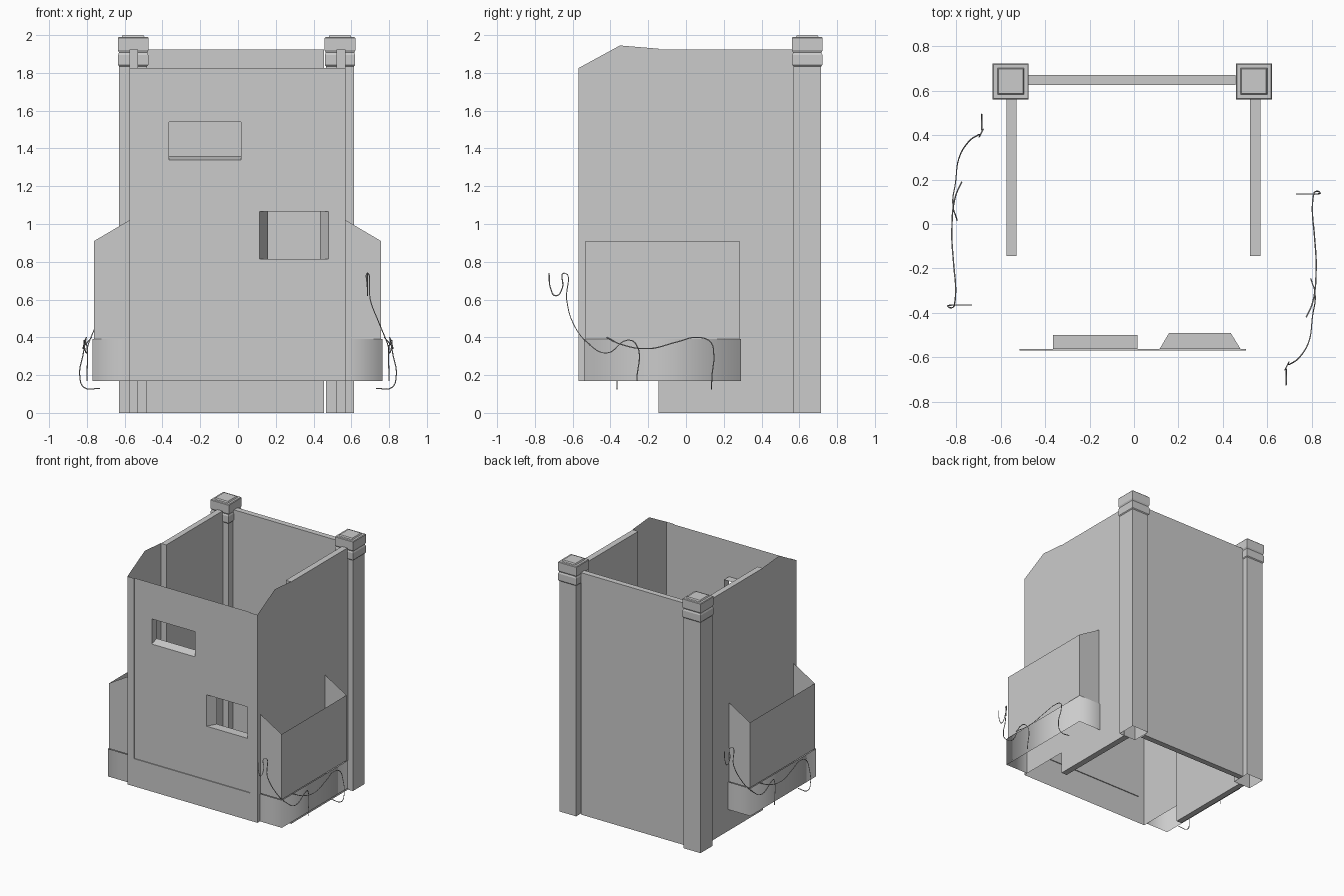
import bpy
from mathutils import Vector

if "Cube" in bpy.data.objects:
    bpy.data.objects.remove(bpy.data.objects["Cube"])


def mesh(name, verts, faces, smooth=False):
    me = bpy.data.meshes.new(name)
    me.from_pydata([tuple(v) for v in verts], [], faces)
    me.update()
    if smooth:
        for p in me.polygons:
            p.use_smooth = True
    ob = bpy.data.objects.new(name, me)
    bpy.context.collection.objects.link(ob)
    return ob


def quads(name, qs):
    """Object made of separate quads given by corner points."""
    return mesh(name, [v for q in qs for v in q],
                [tuple(range(i * 4, i * 4 + 4)) for i in range(len(qs))])


def box(name, x, y, z):
    c = [((a + b) / 2) for a, b in (x, y, z)]
    bpy.ops.mesh.primitive_cube_add(size=1, location=c)
    ob = bpy.context.object
    ob.name = name
    ob.scale = [b - a for a, b in (x, y, z)]
    return ob


def rect(x, z, y):
    """Four corners facing the front."""
    return [(x[0], y, z[0]), (x[1], y, z[0]), (x[1], y, z[1]), (x[0], y, z[1])]


def ribbon(name, path, z0, tops, flip, smooth=False):
    """Upright open sheet along a plan path."""
    n = len(path)
    v = [(x, y, z0) for x, y in path] + [(p[0], p[1], t) for p, t in zip(path, tops)]
    f = [(i, i + 1, n + i + 1, n + i) for i in range(n - 1)]
    return mesh(name, v, [q[::-1] for q in f] if flip else f, smooth)


def post(name, cx, cy):
    """Square post with stepped cap, open at the bottom."""
    prof = [(.074, 0), (.074, 1.835), (.08, 1.842), (.08, 1.895), (.075, 1.908),
            (.081, 1.92), (.081, 1.985), (.077, 1.99), (.06, 1.99), (.055, 2.0)]
    v = [(cx + sx * r, cy + sy * r, z) for r, z in prof
         for sx, sy in ((-1, -1), (1, -1), (1, 1), (-1, 1))]
    f = [(4 * k + i, 4 * k + (i + 1) % 4, 4 * k + 4 + (i + 1) % 4, 4 * k + 4 + i)
         for k in range(len(prof) - 1) for i in range(4)]
    f.append(tuple(range(len(v) - 4, len(v))))
    mesh(name, v, f)


def wire(name, pts, turn):
    """Thin hanging cord; turn rotates it to the other side."""
    cu = bpy.data.curves.new(name, 'CURVE')
    cu.dimensions = '3D'
    cu.bevel_depth = .003
    cu.bevel_resolution = 0
    cu.resolution_u = 6
    sp = cu.splines.new('BEZIER')
    sp.bezier_points.add(len(pts) - 1)
    for bp, (x, y, z) in zip(sp.bezier_points, pts):
        bp.co = Vector((-x, -.23 - y, z)) if turn else Vector((x, y, z))
        bp.handle_left_type = bp.handle_right_type = 'AUTO'
    bpy.context.collection.objects.link(bpy.data.objects.new(name, cu))


# rear posts and solid walls
post("post_left", -.555, .642)
post("post_right", .54, .642)
box("back_wall", (-.482, .456), (.625, .67), (0, 1.925))
box("side_wall_left", (-.575, -.53), (-.145, .57), (0, 1.925))
box("side_wall_right", (.522, .57), (-.145, .57), (0, 1.925))

# thin front panel with two openings
F, P = -.57, -.563
xs = [-.515, -.365, .015, .115, .48, .505]
zs = [.39, .815, 1.065, 1.34, 1.54, 1.825]
holes = {(1, 3), (3, 1)}
quads("front_panel", [rect(xs[i:i + 2], zs[j:j + 2], P)
                      for i in range(5) for j in range(5) if (i, j) not in holes])


# window reveals, open at the back
def reveal(name, front, back):
    mesh(name, front + back, [(i, (i + 1) % 4, 4 + (i + 1) % 4, 4 + i) for i in range(4)])


reveal("upper_window_reveal", rect((-.365, .015), (1.34, 1.54), P),
       rect((-.365, .015), (1.36, 1.54), -.5))
reveal("lower_window_reveal", rect((.115, .48), (.815, 1.065), P),
       rect((.158, .435), (.815, 1.065), -.49))

# front frame: corner strips, skirt and the small returns to the panel
quads("front_frame", [
    rect((-.575, -.515), (.39, 1.825), F),
    rect((.505, .57), (.39, 1.825), F),
    rect((-.575, .57), (.17, .39), F),
    [(-.515, F, .39), (-.515, P, .39), (-.515, P, 1.825), (-.515, F, 1.825)],
    [(.505, P, .39), (.505, F, .39), (.505, F, 1.825), (.505, P, 1.825)],
    [(-.515, F, .39), (.505, F, .39), (.505, P, .39), (-.515, P, .39)]])

for side, s, w, o in (("left", -1, .575, .762), ("right", 1, .57, .757)):
    # thin cheek with sloping top
    ribbon("front_cheek_" + side, [(s * w, F), (s * w, -.35), (s * w, -.145)],
           .17, [1.825, 1.945, 1.928], s < 0)
    # open side bin with raked end plates, and its skirt
    for nm, e, z0, hi, lo in (("side_bin_", 0, .39, 1.02, .91),
                              ("side_bin_skirt_", .007, .17, .39, .39)):
        path = [(s * w, -.532 - e), (s * (o + e), -.532 - e),
                (s * (o + e), .283 + e), (s * w, .283 + e)]
        ribbon(nm + side, path, z0, [hi, lo, lo, hi], s < 0, smooth=e > 0)
    # hanging cords
    wire("hooked_cord_" + side, [
        (.685, -.725, .74), (.685, -.717, .66), (.685, -.69, .62), (.685, -.655, .66),
        (.685, -.645, .74), (.70, -.632, .6), (.745, -.6, .48), (.79, -.52, .37),
        (.803, -.42, .317), (.815, -.31, .385), (.802, -.265, .365), (.80, -.26, .17)], s < 0)
    wire("draped_cord_" + side, [
        (.775, -.42, .40), (.805, -.35, .365), (.82, -.2, .34), (.812, -.05, .375),
        (.803, .06, .40), (.808, .13, .375), (.82, .147, .31), (.838, .138, .2),
        (.815, .135, .135), (.73, .135, .13)], s < 0)
